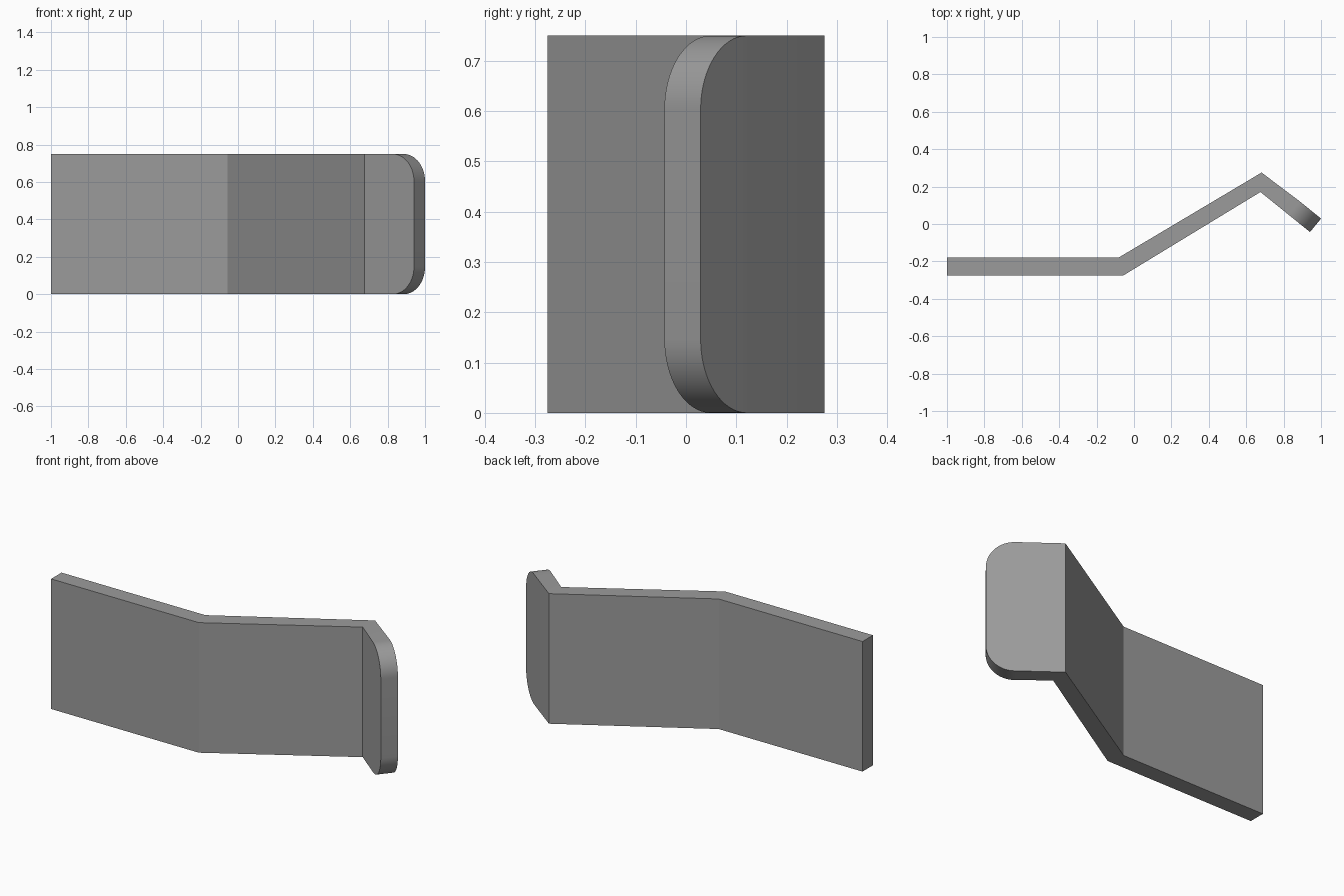
import bpy
import bmesh
import math
from mathutils import Vector

if "Cube" in bpy.data.objects:
    bpy.data.objects.remove(bpy.data.objects["Cube"])

HEIGHT = 0.75
RADIUS = 0.147   # rounded corners of the lip
STEPS = 16

# Front and back edges of the bent plate, seen from above
front = [Vector(p) for p in [(-1, -0.275), (-0.057, -0.275), (0.676, 0.171), (0.941, -0.043)]]
back = [Vector(p) for p in [(-1, -0.18), (-0.083, -0.18), (0.682, 0.275), (1.0, 0.029)]]

# Stations along the plate: front point, back point, inset from top and bottom
stations = [(f, b, 0.0) for f, b in zip(front[:3], back[:3])]
along = (front[3] - front[2]).normalized()
for i in range(STEPS + 1):
    a = math.pi / 2 * i / STEPS
    shift = along * RADIUS * (1 - math.sin(a))
    stations.append((front[3] - shift, back[3] - shift, RADIUS * (1 - math.cos(a))))

# Loft a rectangular section through the stations
bm = bmesh.new()
rings = []
for f, b, inset in stations:
    low, high = inset, HEIGHT - inset
    rings.append([bm.verts.new((p.x, p.y, z))
                  for p, z in ((f, low), (b, low), (b, high), (f, high))])
for r, s in zip(rings, rings[1:]):
    for k in range(4):
        n = (k + 1) % 4
        bm.faces.new((r[k], r[n], s[n], s[k]))
bm.faces.new(rings[0])
bm.faces.new(rings[-1])

# Merge the flat strips of the lip into single faces
bmesh.ops.dissolve_limit(bm, angle_limit=math.radians(0.5),
                         verts=bm.verts[:], edges=bm.edges[:])
bmesh.ops.recalc_face_normals(bm, faces=bm.faces[:])

mesh = bpy.data.meshes.new("bent_plate")
bm.to_mesh(mesh)
bm.free()
plate = bpy.data.objects.new("bent_plate", mesh)
bpy.context.collection.objects.link(plate)

# Plain grey metal
grey = bpy.data.materials.new("grey")
grey.diffuse_color = (0.33, 0.33, 0.33, 1)
grey.use_nodes = True
grey.node_tree.nodes["Principled BSDF"].inputs["Base Color"].default_value = grey.diffuse_color
mesh.materials.append(grey)

# Smooth rounded corners, sharp bends
bpy.context.view_layer.objects.active = plate
plate.select_set(True)
bpy.ops.object.shade_smooth_by_angle(angle=math.radians(20))
